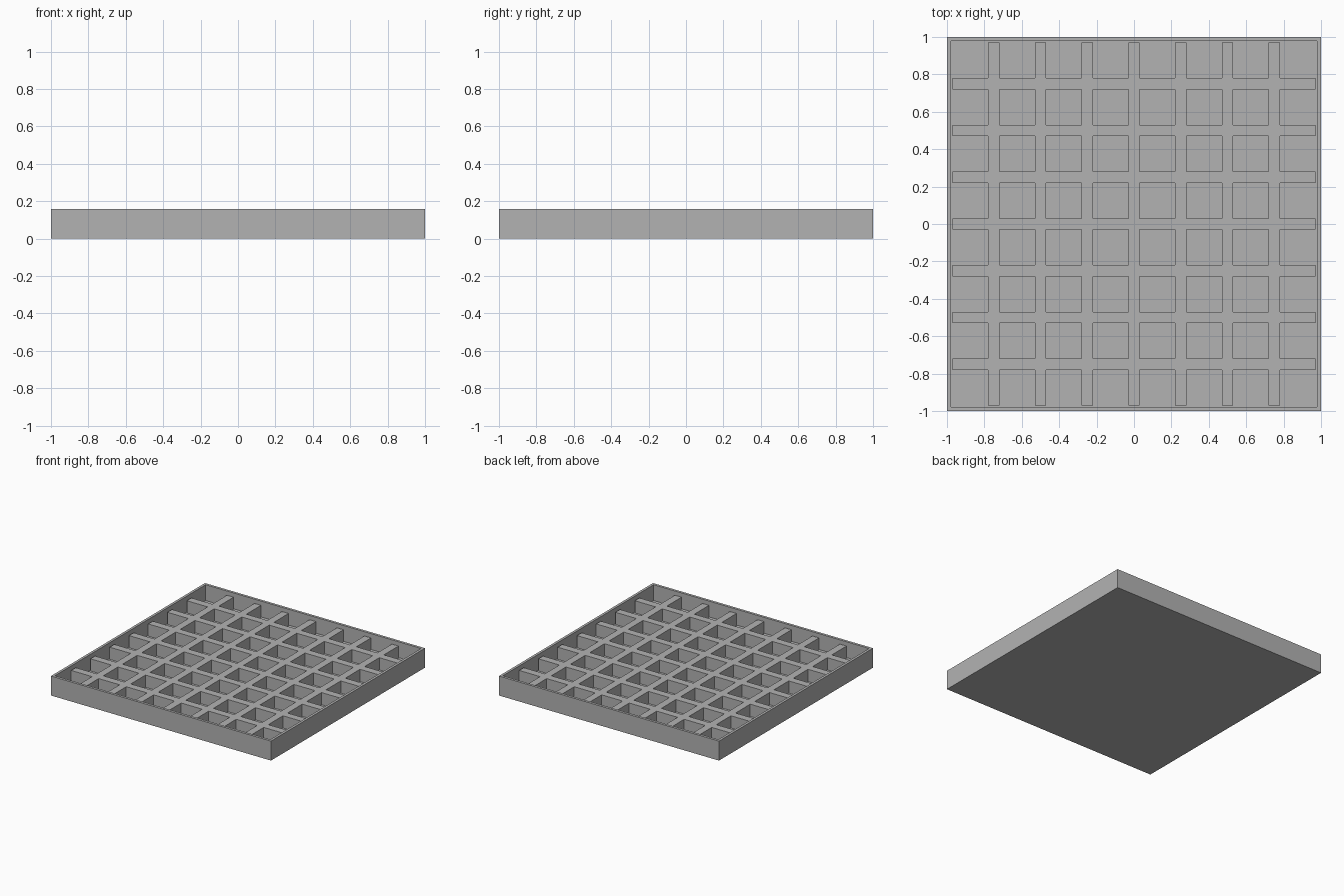
import bpy
import bmesh

SIZE, HEIGHT = 2.0, 0.16
WALL = 0.03          # rim thickness
FLOOR = 0.03         # floor thickness
RIB_TOP = 0.13       # ribs stop below the rim
RIB = 0.06           # rib width
CELLS = 8

cube = bpy.data.objects.get("Cube")
if cube:
    bpy.data.objects.remove(cube, do_unlink=True)

grey = bpy.data.materials.new("plain grey")
grey.use_nodes = True
colour = (0.45, 0.45, 0.45, 1)
grey.diffuse_color = colour
grey.node_tree.nodes["Principled BSDF"].inputs["Base Color"].default_value = colour


def finish(name, bm):
    mesh = bpy.data.meshes.new(name)
    bmesh.ops.recalc_face_normals(bm, faces=bm.faces)
    bm.to_mesh(mesh)
    bm.free()
    mesh.materials.append(grey)
    obj = bpy.data.objects.new(name, mesh)
    bpy.context.collection.objects.link(obj)
    return obj


# Tray: a slab whose top is inset to the rim, then sunk to the floor
bm = bmesh.new()
bmesh.ops.create_cube(bm, size=1)
bmesh.ops.scale(bm, vec=(SIZE, SIZE, HEIGHT), verts=bm.verts)
bmesh.ops.translate(bm, vec=(0, 0, HEIGHT / 2), verts=bm.verts)
top = max(bm.faces, key=lambda f: f.calc_center_median().z)
bmesh.ops.inset_region(bm, faces=[top], thickness=WALL)
sunk = bmesh.ops.extrude_discrete_faces(bm, faces=[top])["faces"][0]
bmesh.ops.translate(bm, vec=(0, 0, FLOOR - HEIGHT), verts=sunk.verts)
finish("tray", bm)

# Rib lattice: one grid of strips and gaps, keeping only the strips
inner = SIZE / 2 - WALL
pitch = SIZE / CELLS
cuts = [-inner]
for i in range(1, CELLS):
    centre = -SIZE / 2 + i * pitch
    cuts += [centre - RIB / 2, centre + RIB / 2]
cuts.append(inner)

bm = bmesh.new()
grid = [[bm.verts.new((x, y, FLOOR)) for y in cuts] for x in cuts]
for i in range(len(cuts) - 1):
    for j in range(len(cuts) - 1):
        if i % 2 or j % 2:
            bm.faces.new((grid[i][j], grid[i + 1][j],
                          grid[i + 1][j + 1], grid[i][j + 1]))
raised = bmesh.ops.extrude_face_region(bm, geom=bm.faces[:])["geom"]
bmesh.ops.translate(bm, vec=(0, 0, RIB_TOP - FLOOR),
                    verts=[v for v in raised if isinstance(v, bmesh.types.BMVert)])
loose = [v for v in bm.verts if not v.link_faces]
bmesh.ops.delete(bm, geom=loose, context='VERTS')
finish("rib_lattice", bm)
